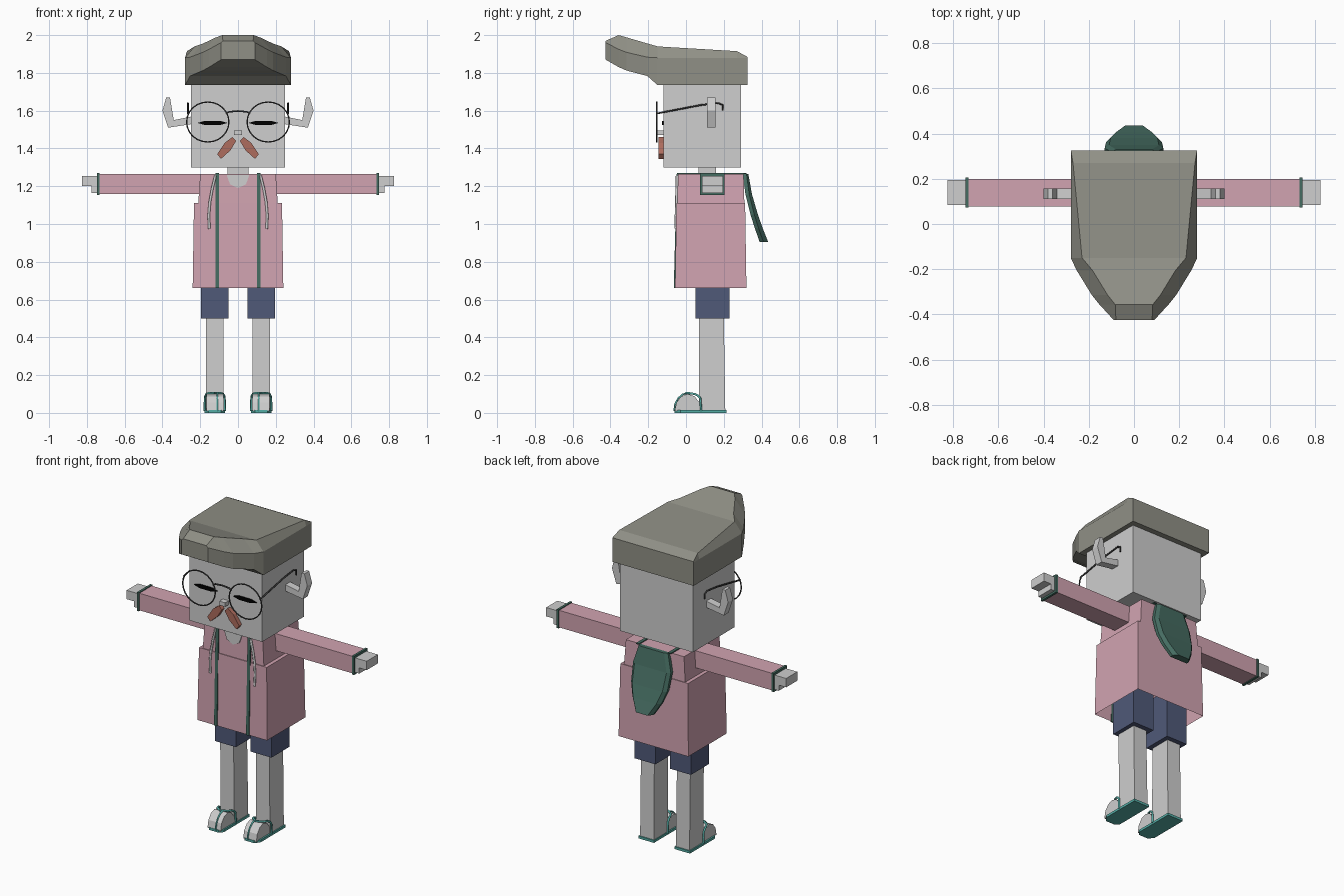
import bpy, bmesh
from math import sin, cos, radians

if "Cube" in bpy.data.objects:
    bpy.data.objects.remove(bpy.data.objects["Cube"])


def material(name, red, green_part, blue):
    colour = (red, green_part, blue, 1)
    m = bpy.data.materials.new(name)
    m.use_nodes = True
    m.diffuse_color = colour
    m.node_tree.nodes["Principled BSDF"].inputs["Base Color"].default_value = colour
    return m


skin = material("pale grey skin", .62, .62, .62)
pink = material("dusty pink", .64, .37, .44)
navy = material("navy", .08, .1, .19)
hair_grey = material("olive grey", .28, .28, .24)
green = material("dark green", .06, .15, .12)
teal = material("teal", .09, .42, .38)
rust = material("rust brown", .42, .15, .11)
black = material("black", 0, 0, 0)
wire = material("charcoal", .05, .05, .05)


def finish(name, data, mat, mirror):
    """Add an object to the scene, optionally mirrored left to right."""
    obj = bpy.data.objects.new(name, data)
    bpy.context.collection.objects.link(obj)
    data.materials.append(mat)
    if mirror:
        obj.modifiers.new("Mirror", "MIRROR")


def loft(name, mat, rings, mirror=False, hollow=0):
    """Skin a closed solid through rings of equal length."""
    bm = bmesh.new()
    loops = [[bm.verts.new(point) for point in ring] for ring in rings]
    for lower, upper in zip(loops, loops[1:]):
        for i in range(len(lower)):
            bm.faces.new((lower[i - 1], lower[i], upper[i], upper[i - 1]))
    first = bm.faces.new(loops[0])
    bm.faces.new(loops[-1])
    bmesh.ops.recalc_face_normals(bm, faces=bm.faces)
    if hollow:
        bmesh.ops.inset_region(bm, faces=[first], thickness=.01)
        bmesh.ops.translate(bm, verts=first.verts, vec=(0, 0, hollow))
    mesh = bpy.data.meshes.new(name)
    bm.to_mesh(mesh)
    bm.free()
    finish(name, mesh, mat, mirror)


def rect(left, right, front, back, z):
    return [(left, front, z), (right, front, z), (right, back, z), (left, back, z)]


def box(name, mat, x, y, z, mirror=False):
    loft(name, mat, [rect(*x, *y, height) for height in z], mirror)


def prism_y(name, mat, outline, depths, mirror=False):
    loft(name, mat, [[(x, y, z) for x, z in outline] for y in depths], mirror)


def prism_x(name, mat, outline, sides, mirror=False):
    loft(name, mat, [[(x, y, z) for y, z in outline] for x in sides], mirror)


def arc(centre, height, radius, rise, start, end, steps):
    """Points along part of an ellipse, angles in degrees."""
    angles = [radians(start + (end - start) * i / steps) for i in range(steps + 1)]
    return [(centre + radius * cos(a), height + rise * sin(a)) for a in angles]


def tube(name, mat, points, radius, mirror=True):
    curve = bpy.data.curves.new(name, "CURVE")
    curve.dimensions = "3D"
    curve.bevel_depth = radius
    curve.bevel_resolution = 1
    curve.use_fill_caps = True
    spline = curve.splines.new("POLY")
    spline.points.add(len(points) - 1)
    for target, point in zip(spline.points, points):
        target.co = (*point, 1)
    finish(name, curve, mat, mirror)


# Shared measurements
face = -.12
lens_y = -.155
collar = 1.265
hem = .66
zip_sides = (.1, .12)


def jacket_front(z):
    return -.042 - .026 * (collar - z)


# Head, neck and nose
box("head", skin, (-.25, .25), (face, .29), (1.3, 1.8))
box("neck", skin, (-.055, .055), (.065, .16), (1.2, 1.31))
box("nose", skin, (-.02, .02), (lens_y, face), (1.47, 1.495))


# Swept hair: flat cap at the back, tapering quiff in front
def hair_ring(y, width, bottom, edge, crown, top):
    half = [(width, bottom), (width, edge), (crown, top)]
    return [(x, y, z) for x, z in half] + [(-x, y, z) for x, z in reversed(half)]


hair = [hair_ring(y, .28, 1.735, 1.88, crown, top)
        for y, crown, top in ((.325, .279, 1.885), (.27, .27, 1.915), (-.15, .23, 1.94))]
for t in (.2, .6, .75, 1):
    width = .27 - .18 * t ** 1.5
    edge = 1.88 + .08 * t * t
    top = 1.94 + .08 * t if t < 1 else edge + .01
    hair.append(hair_ring(-.15 - .275 * t, width, 1.78 + .09 * t * t, edge,
                          max(.08, width - .07), top))
loft("hair", hair_grey, hair)

# Curled ears
ear = [(.24, 1.57), (.34, 1.55), (.36, 1.67), (.38, 1.67), (.4, 1.6), (.37, 1.51), (.24, 1.53)]
prism_y("ears", skin, ear, (.11, .157), True)

# Closed eyes and moustache
prism_y("closed_eyes", black, arc(.135, 1.535, .08, .013, 0, 300, 5), (face - .008, face), True)
whisker = [(.01, 1.44), (.03, 1.46), (.07, 1.43), (.11, 1.37), (.09, 1.345), (.04, 1.39)]
prism_y("moustache", rust, whisker, (face - .025, face), True)

# Round glasses
rim = arc(.16, 1.54, .112, .106, 0, 360, 24)
tube("glasses_rims", wire, [(x, lens_y, z) for x, z in rim], .004)
bridge = arc(0, 1.585, .065, .013, 0, 180, 4)
tube("glasses_bridge", wire, [(x, lens_y, z) for x, z in bridge], .005, mirror=False)
temple = [(lens_y, 1.585), (.08, 1.63), (.17, 1.64), (.195, 1.63), (.195, 1.6)]
tube("glasses_temples", wire, [(.265, y, z) for y, z in temple], .005)

# Flared jacket, open at the hem
loft("jacket", pink, [rect(-.24, .24, jacket_front(hem), .32, hem),
                      rect(-.2, .2, jacket_front(collar), .305, collar)], hollow=.45)
prism_y("neckline", skin, arc(0, 1.26, .06, -.07, 0, 180, 4),
        (jacket_front(collar) - .008, jacket_front(collar)))
zip_profile = [(jacket_front(z) + offset, z)
               for z, offset in ((collar, -.007), (hem, -.007), (hem, .002), (collar, .002))]
prism_x("zip_edges", green, zip_profile, zip_sides, True)
box("shoulder_trim", green, zip_sides, (-.048, .32), (collar, collar + .006), True)
cord = [(.12 + .035 * sin(i / 2), 1.255 - .07 * i) for i in range(5)]
tube("drawstrings", skin, [(x, jacket_front(z) - .005, z) for x, z in cord], .007)

# Hood hanging down the back, a bevelled shield
hood = []
for t in (0, .3, .6, .8, 1):
    width = .1 + .16 * t - .2 * t * t
    front = .3 + .09 * t ** 1.5
    middle = front + .02
    back = front + .03 + .015 * t
    z = collar - .36 * t
    half = [(width, front), (width, middle), (width - .02, back)]
    hood.append([(x, y, z) for x, y in half] + [(-x, y, z) for x, y in reversed(half)])
loft("hood", green, hood)

# Sleeves, cuffs and hands
box("sleeves", pink, (.19, .74), (.078, .2), (1.158, 1.264), True)
box("cuffs", green, (.733, .747), (.073, .205), (1.153, 1.269), True)
box("palms", skin, (.74, .775), (.085, .195), (1.165, 1.255), True)
box("fingers", skin, (.77, .826), (.085, .195), (1.2, 1.255), True)

# Shorts and legs
box("shorts", navy, (.05, .195), (.05, .23), (.5, .8), True)
loft("legs", skin, [rect(.075, .17, .07, .208, .01), rect(.078, .17, .068, .2, .52)], True)

# Feet with rounded toes
prism_x("feet", skin, arc(.01, .01, .07, .09, 0, 180, 6), (.078, .168), True)

# Sandals with chamfered soles and thong straps
sole = [(.07, .215), (.178, .215), (.178, -.03), (.155, -.062), (.09, -.062), (.07, -.04)]
loft("sandal_soles", teal, [[(x, y, z) for x, y in sole] for z in (0, .015)], True)
quarter = arc(0, 0, 1, 1, 0, 90, 5)
for name, reach in (("inner_straps", -.053), ("outer_straps", .053)):
    tube(name, teal, [(.123 + reach * max(c, 0) ** .3, .08 * c, .01 + .095 * s ** .3)
                      for c, s in quarter], .006)
thong = arc(.01, .01, .073, .095, 90, 180, 4)
tube("toe_straps", teal, [(.11, y, z) for y, z in thong], .005)
